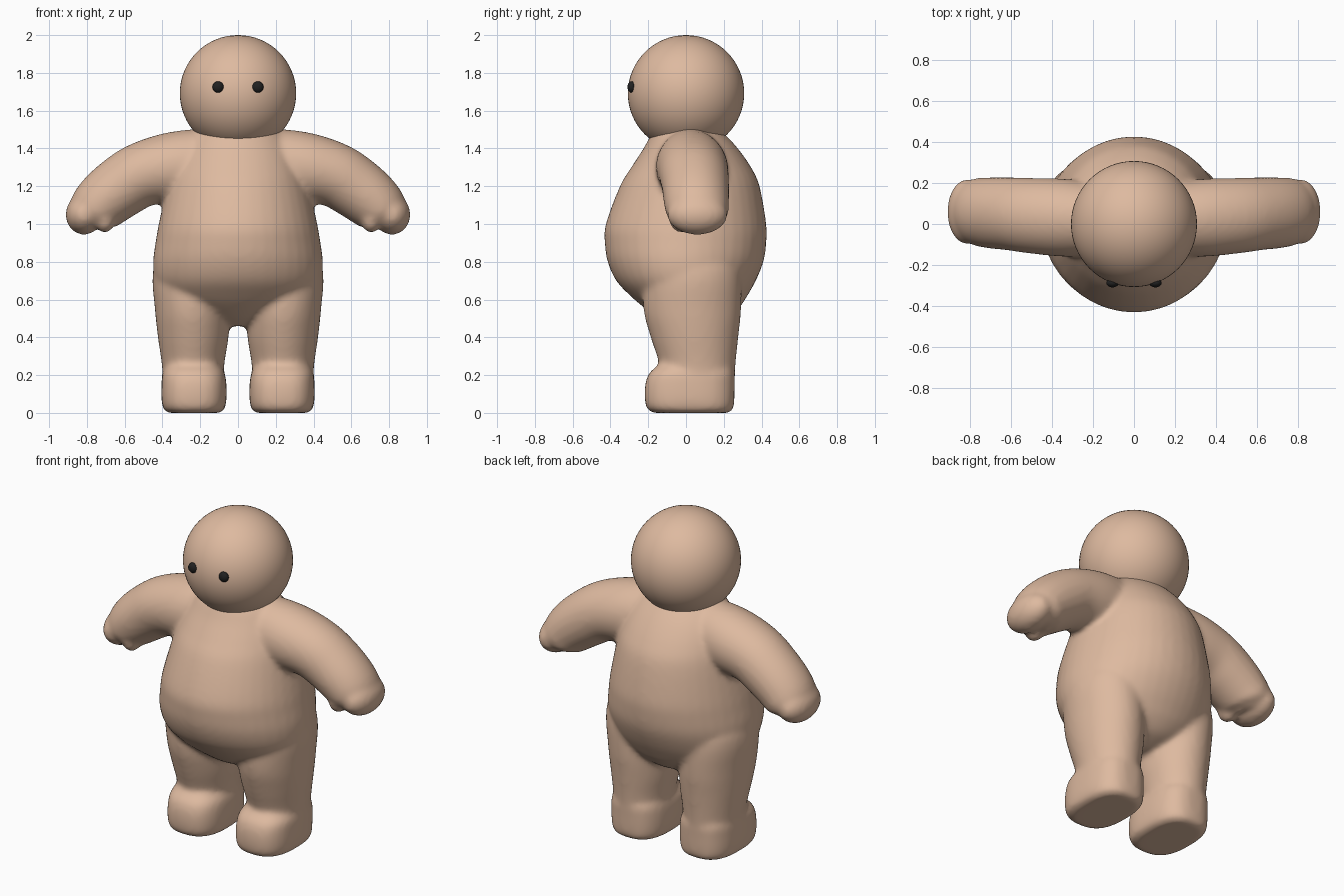
import bpy, bmesh, math
from mathutils import Vector, Matrix

default = bpy.data.objects.get("Cube")
if default:
    bpy.data.objects.remove(default, do_unlink=True)


def material(name, rgb):
    m = bpy.data.materials.new(name)
    m.use_nodes = True
    m.diffuse_color = (*rgb, 1)
    bsdf = m.node_tree.nodes["Principled BSDF"]
    bsdf.inputs["Base Color"].default_value = (*rgb, 1)
    bsdf.inputs["Roughness"].default_value = 0.6
    return m


skin = material("tan skin", (0.73, 0.49, 0.35))
black = material("eye black", (0.015, 0.015, 0.015))


def resample(rows, steps=4):
    """Catmull-Rom interpolation through rows of numbers."""
    out = []
    for i in range(len(rows) - 1):
        a, b = rows[max(i - 1, 0)], rows[i]
        c, d = rows[i + 1], rows[min(i + 2, len(rows) - 1)]
        for k in range(steps):
            t = k / steps
            out.append([q + 0.5 * t * (r - p + t * (2 * p - 5 * q + 4 * r - s + t * (3 * (q - r) + s - p)))
                        for p, q, r, s in zip(a, b, c, d)])
    return out + [list(rows[-1])]


def loft(bm, rings, power=2, sides=40):
    """Skin closed rings given as (centre, u radius vector, v radius vector)."""
    loops = []
    for centre, u, v in rings:
        loop = []
        for i in range(sides):
            a = 2 * math.pi * i / sides
            c, s = math.cos(a), math.sin(a)
            loop.append(bm.verts.new(centre + u * math.copysign(abs(c) ** (2 / power), c)
                                     + v * math.copysign(abs(s) ** (2 / power), s)))
        loops.append(loop)
    for lo, hi in zip(loops, loops[1:]):
        for i in range(sides):
            j = (i + 1) % sides
            bm.faces.new((lo[i], lo[j], hi[j], hi[i]))
    bm.faces.new(loops[0][::-1])
    bm.faces.new(loops[-1])


def upright(bm, rows, side=1, power=2):
    """Loft along z from rows of (z, x centre, x radius, front y, back y)."""
    loft(bm, [(Vector((side * x, (f + b) / 2, z)), Vector((r, 0, 0)), Vector((0, (b - f) / 2, 0)))
              for z, x, r, f, b in resample(rows)], power)


def blob(bm, centre, radii):
    bmesh.ops.create_uvsphere(bm, u_segments=32, v_segments=20, radius=1,
                              matrix=Matrix.Translation(centre) @ Matrix.Diagonal((*radii, 1)))


torso = [(0.46, 0, 0.10, -0.06, 0.12), (0.50, 0, 0.20, -0.14, 0.22), (0.56, 0, 0.32, -0.225, 0.285),
         (0.62, 0, 0.40, -0.295, 0.325), (0.70, 0, 0.44, -0.37, 0.37), (0.80, 0, 0.45, -0.415, 0.41),
         (0.90, 0, 0.437, -0.43, 0.425), (1.0, 0, 0.42, -0.425, 0.425), (1.2, 0, 0.375, -0.35, 0.39),
         (1.3, 0, 0.345, -0.29, 0.345), (1.4, 0, 0.30, -0.225, 0.275), (1.48, 0, 0.24, -0.18, 0.20),
         (1.55, 0, 0.15, -0.12, 0.12)]
leg = [(0.10, 0.235, 0.16, -0.13, 0.255), (0.25, 0.238, 0.165, -0.14, 0.262), (0.40, 0.237, 0.187, -0.187, 0.277),
       (0.55, 0.242, 0.198, -0.225, 0.292), (0.75, 0.25, 0.20, -0.22, 0.29), (0.95, 0.23, 0.15, -0.16, 0.24)]
foot = [(0.0, 0.233, 0.135, -0.17, 0.225), (0.02, 0.233, 0.162, -0.205, 0.25), (0.07, 0.233, 0.172, -0.218, 0.256),
        (0.15, 0.233, 0.172, -0.216, 0.258), (0.21, 0.235, 0.165, -0.195, 0.258), (0.25, 0.236, 0.14, -0.15, 0.24)]
# arm path: x, y, z, radius in the bend plane, depth radius
arm = [(0.12, 0.02, 1.31, 0.20, 0.17), (0.33, 0.03, 1.30, 0.19, 0.19), (0.50, 0.04, 1.265, 0.172, 0.185),
       (0.62, 0.05, 1.195, 0.165, 0.178), (0.72, 0.055, 1.115, 0.153, 0.172), (0.77, 0.06, 1.05, 0.135, 0.16),
       (0.79, 0.06, 1.00, 0.09, 0.11)]

bm = bmesh.new()
upright(bm, torso)
for side in (-1, 1):
    upright(bm, leg, side)
    upright(bm, foot, side, 2.7)
    path = resample(arm)
    rings = []
    for i, (x, y, z, r, depth) in enumerate(path):
        before, after = path[max(i - 1, 0)], path[min(i + 1, len(path) - 1)]
        along = Vector((after[0] - before[0], 0, after[2] - before[2])).normalized()
        across = Vector((-along.z * side, 0, along.x))
        rings.append((Vector((side * x, y, z)), across * r, Vector((0, depth, 0))))
    loft(bm, rings)
    # mitten hand and thumb
    blob(bm, (side * 0.815, 0.06, 1.05), (0.098, 0.16, 0.107))
    blob(bm, (side * 0.705, -0.02, 1.02), (0.052, 0.07, 0.067))
bmesh.ops.recalc_face_normals(bm, faces=bm.faces)
mesh = bpy.data.meshes.new("body")
bm.to_mesh(mesh)
bm.free()
mesh.materials.append(skin)
body = bpy.data.objects.new("body", mesh)
bpy.context.collection.objects.link(body)

# fuse the body parts into one soft skin
fuse = body.modifiers.new("fuse", "REMESH")
fuse.mode = "VOXEL"
fuse.voxel_size = 0.015
fuse.use_smooth_shade = True
soften = body.modifiers.new("soften", "SMOOTH")
soften.factor = 0.5
soften.iterations = 10


def ball(name, centre, radii, mat):
    bpy.ops.mesh.primitive_uv_sphere_add(segments=64, ring_count=32, radius=1, location=centre)
    ob = bpy.context.object
    ob.name = name
    ob.scale = radii
    ob.data.materials.append(mat)
    bpy.ops.object.shade_smooth()


ball("head", (0, 0, 1.692), (0.308, 0.308, 0.308), skin)
for label, side in (("left", 1), ("right", -1)):
    ball(label + "_eye", (side * 0.105, -0.288, 1.725), (0.03, 0.022, 0.03), black)
